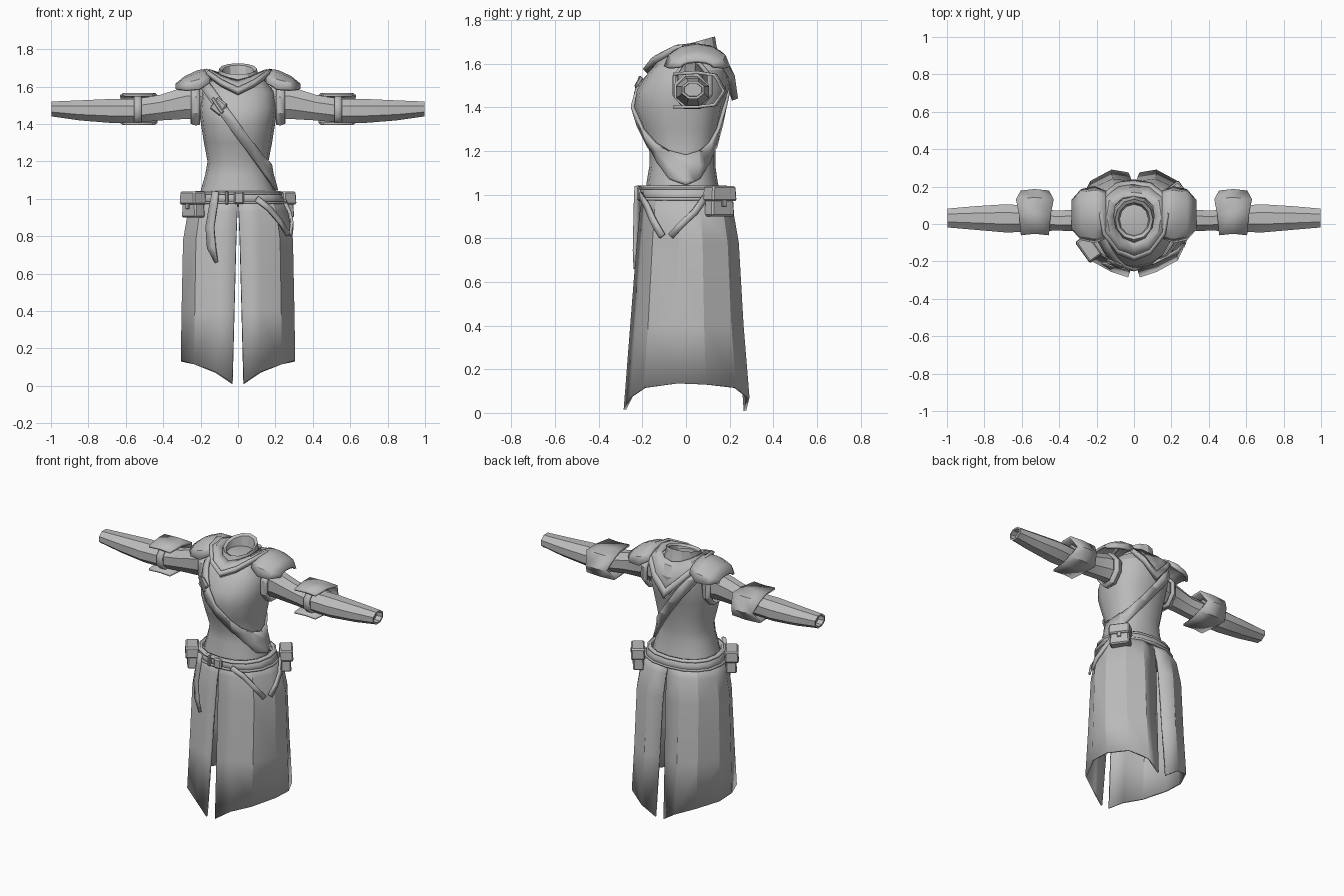
import bpy, bmesh, math
from mathutils import Vector

if "Cube" in bpy.data.objects:
    bpy.data.objects.remove(bpy.data.objects["Cube"], do_unlink=True)

GREY = bpy.data.materials.new("plain grey")
GREY.use_nodes = True
GREY.diffuse_color = (0.5, 0.5, 0.5, 1)
GREY.node_tree.nodes["Principled BSDF"].inputs["Base Color"].default_value = (0.5, 0.5, 0.5, 1)


def finish(name, bm, thick=0, offset=0, angle=28, recalc=True):
    """Turn a bmesh into a named, shaded object with optional thickness."""
    if recalc:
        bmesh.ops.recalc_face_normals(bm, faces=bm.faces)
    mesh = bpy.data.meshes.new(name)
    bm.to_mesh(mesh)
    bm.free()
    ob = bpy.data.objects.new(name, mesh)
    bpy.context.collection.objects.link(ob)
    mesh.materials.append(GREY)
    if thick:
        mod = ob.modifiers.new("thickness", 'SOLIDIFY')
        mod.thickness, mod.offset = thick, offset
    bpy.ops.object.select_all(action='DESELECT')
    ob.select_set(True)
    bpy.context.view_layer.objects.active = ob
    bpy.ops.object.shade_smooth_by_angle(angle=math.radians(angle))
    return ob


def loft(name, rings, closed=True, caps=False, **kw):
    """Skin a list of point rows."""
    bm = bmesh.new()
    rows = [[bm.verts.new(p) for p in r] for r in rings]
    n = len(rows[0])
    for a, b in zip(rows, rows[1:]):
        for i in range(n if closed else n - 1):
            j = (i + 1) % n
            bm.faces.new((a[i], a[j], b[j], b[i]))
    if caps:
        bm.faces.new(rows[0])
        bm.faces.new(rows[-1])
    return finish(name, bm, **kw)


def oval(z, hx, yf, yb, n=16, p=0.88):
    """Horizontal rounded ring with separate front and back depth."""
    pts = []
    for i in range(n):
        c, s = math.cos(math.tau * i / n), math.sin(math.tau * i / n)
        c, s = [math.copysign(abs(v) ** p, v) for v in (c, s)]
        pts.append((hx * c, s * yb if s > 0 else -s * yf, z))
    return pts


def arm_ring(side, x, y, z, ry, rz, n=8):
    return [(side * x, y + ry * math.cos(math.tau * (i + .5) / n) * 1.05,
             z + rz * math.sin(math.tau * (i + .5) / n) * 1.05) for i in range(n)]


def mirror_ring(half):
    """Close a half outline, running front to back, across x = 0."""
    return half + [(-x, y, z) for x, y, z in half[-2:0:-1]]


def ribbon(name, path):
    """Hanging strap that faces outward; path holds x, y, z, width."""
    pts = [Vector(p[:3]) for p in path]
    rows = []
    for i, p in enumerate(pts):
        t = (pts[min(i + 1, len(pts) - 1)] - pts[max(i - 1, 0)]).normalized()
        side = t.cross(Vector((p.x, p.y, 0)).normalized()).normalized() * path[i][3] / 2
        rows.append([p - side, p + side])
    return loft(name, rows, closed=False, thick=0.014)


def block(name, loc, size, turn=(0, 0, 0), taper=1.0, bevel=0.008):
    """Bevelled box, with its foot scaled by taper."""
    bm = bmesh.new()
    bmesh.ops.create_cube(bm, size=1)
    for v in bm.verts:
        k = taper if v.co.z < 0 else 1
        v.co = (v.co.x * size[0] * (2 - k), v.co.y * size[1] * (2 - k), v.co.z * size[2])
    bmesh.ops.bevel(bm, geom=bm.edges[:], offset=bevel, segments=1, affect='EDGES')
    ob = finish(name, bm)
    ob.location, ob.rotation_euler = loc, turn
    return ob


# Bodice
torso = loft("bodice", [oval(*r) for r in (
    (.96, .22, -.185, .165), (1.06, .195, -.18, .145), (1.13, .175, -.168, .135),
    (1.2, .163, -.168, .135), (1.3, .182, -.205, .15), (1.4, .198, -.237, .17),
    (1.48, .208, -.225, .195), (1.57, .195, -.165, .2), (1.63, .15, -.105, .17),
    (1.65, .09, -.06, .12))], caps=True)

# Diagonal shoulder strap: a slanted slice of the bodice, thickened
bm = bmesh.new()
bm.from_mesh(torso.data)
normal, middle = Vector((.81, 0, .584)), Vector((0, 0, 1.365))
for sign in (1, -1):
    bmesh.ops.bisect_plane(bm, geom=bm.verts[:] + bm.edges[:] + bm.faces[:],
                           plane_co=middle + normal * sign * .027,
                           plane_no=normal * sign, clear_outer=True)
finish("shoulder_strap", bm, thick=.016, offset=1, recalc=False)
hit, spot, facing, _ = torso.closest_point_on_mesh(Vector((-.13, -.25, 1.52)))
block("strap_buckle", spot + facing * .014, (.075, .02, .075), (0, math.radians(36), -.4))
block("strap_buckle_pin", spot + facing * .026, (.02, .014, .1), (0, math.radians(-36), -.4), bevel=.004)

# Neck collar
angles = [math.tau * i / 12 for i in range(12)]


def neck(rx, ry, z, tilt):
    return [(rx * math.sin(a), .025 - ry * math.cos(a), z - tilt * math.cos(a)) for a in angles]


loft("neck_collar", [neck(.12, .13, 1.62, .01), neck(.105, .115, 1.665, .015),
                     neck(.102, .108, 1.695, .03), neck(.085, .09, 1.685, .03),
                     neck(.075, .08, 1.64, .01)])

# Pointed mantle with raised rim
inner = mirror_ring([(0, -.1, 1.63), (.06, -.075, 1.645), (.1, -.02, 1.66), (.11, .04, 1.67),
                     (.1, .1, 1.67), (.06, .14, 1.66), (0, .15, 1.65)])
outer = mirror_ring([(0, -.185, 1.565), (.09, -.15, 1.61), (.165, -.05, 1.665), (.18, .05, 1.675),
                     (.165, .15, 1.63), (.09, .208, 1.54), (0, .222, 1.44)])


def between(t, lift=0):
    return [Vector(a).lerp(Vector(b), t) + Vector((0, 0, lift)) for a, b in zip(inner, outer)]


loft("mantle", [between(0), between(.5, .012), between(1)], thick=.014)
loft("mantle_rim", [between(.78, .008), between(1.03, .002)], thick=.03)

# Arms, pauldrons and elbow guards
for s, tag in ((1, "left"), (-1, "right")):
    loft(tag + "_sleeve", [arm_ring(s, *r) for r in (
        (.15, .03, 1.51, .075, .09), (.27, .02, 1.515, .06, .09), (.42, .018, 1.487, .055, .07),
        (.55, .028, 1.47, .07, .066), (.68, .03, 1.47, .078, .066), (.85, .032, 1.473, .065, .055),
        (.985, .032, 1.48, .053, .042), (.998, .032, 1.48, .053, .042),
        (.998, .032, 1.48, .042, .031), (.96, .032, 1.48, .04, .03))], caps=True)
    loft(tag + "_armhole_band", [arm_ring(s, *r) for r in (
        (.205, .03, 1.5, .085, .1), (.225, .03, 1.5, .088, .104), (.25, .025, 1.505, .08, .1))], thick=.015)
    # Domed shoulder plate
    rows = []
    for x, top, ry, foot in ((.15, 1.685, .12, 1.62), (.21, 1.682, .145, 1.585),
                             (.28, 1.65, .13, 1.58), (.328, 1.61, .075, 1.585)):
        rows.append([(s * x, .05 - ry * math.cos(math.pi * i / 6),
                      foot + (top - foot) * math.sin(math.pi * i / 6)) for i in range(7)])
    loft(tag + "_pauldron", rows, closed=False, thick=.016)
    # Elbow guard, open at the front
    guard = ((-.06, 1.553, .075), (.05, 1.56, .085), (.13, 1.548, .1), (.172, 1.475, .075),
             (.13, 1.412, .1), (.05, 1.402, .085), (-.06, 1.402, .075))
    loft(tag + "_elbow_guard", [[(s * (.53 + k * w), y + (.008 if k == 0 else 0), z)
                                 for y, z, w in guard] for k in (-1, 0, 1)],
         closed=False, thick=.014)
    loft(tag + "_elbow_band", [arm_ring(s, x, .024, 1.475, .074, .074) for x in (.515, .555)], thick=.014)

    # Skirt half, split at front and back
    hem = ((.03, -.28, .015), (.12, -.25, .075), (.23, -.19, .115), (.3, -.04, .135), (.3, .09, .13),
           (.23, .225, .115), (.12, .285, .07), (.03, .27, .01))
    rows = []
    for z, hx, yf, yb, gap in ((1.01, .215, .185, .17, 0), (.93, .262, .205, .21, .004),
                               (.78, .288, .22, .236, .01), (.4, .296, .25, .258, .02)):
        row = [(x * hx / .3, y * (yf / .28 if y < 0 else yb / .285), z) for x, y, _ in hem]
        row[0] = (gap, row[0][1], z)
        row[-1] = (gap, row[-1][1], z)
        rows.append([(s * x, y, z) for x, y, z in row])
    rows.append([(s * x, y, z) for x, y, z in hem])
    loft(tag + "_skirt_panel", rows, closed=False, thick=.012)

# Belt with raised edges
loft("belt", [oval(z, h, -f, b) for z, h, f, b in (
    (.975, .245, .203, .198), (1.005, .232, .203, .19), (1.04, .218, .2, .18))], thick=.016)
for name, z, h in (("belt_lower_edge", .98, .248), ("belt_upper_edge", 1.03, .227)):
    loft(name, [oval(z + d, h, -.208, .198 if z < 1 else .185) for d in (-.006, .006)], thick=.02)
block("belt_buckle", (.005, -.213, 1.005), (.055, .025, .065))
block("belt_loop", (-.06, -.208, 1.005), (.018, .025, .07), bevel=.004)

# Hip pouches with flaps
for name, x, y, turn in (("right", -.235, -.125, -.95), ("left", .235, .15, 2.2)):
    rot = (0, 0, turn)
    out = Vector((math.sin(turn), -math.cos(turn), 0))
    block(name + "_pouch", Vector((x, y, .965)) + out * .005, (.115, .06, .13), rot, .87)
    block(name + "_pouch_flap", Vector((x, y, 1.005)) + out * .008, (.13, .08, .07), rot, .93)
    block(name + "_pouch_clasp", Vector((x, y, .965)) + out * .042, (.025, .012, .04), rot, bevel=.003)

# Hanging straps
ribbon("belt_tail", [(-.12, -.222, 1.04, .035), (-.13, -.222, .97, .045), (-.15, -.222, .85, .05),
                     (-.142, -.225, .74, .05), (-.115, -.232, .66, .012)])
ribbon("front_side_strap", [(.1, -.21, 1.0, .03), (.165, -.18, .95, .03),
                            (.225, -.15, .88, .03), (.268, -.11, .81, .03)])
ribbon("rear_side_strap", [(.245, .09, .99, .03), (.277, .04, .92, .03),
                           (.29, -.02, .865, .03), (.282, -.07, .81, .03)])
